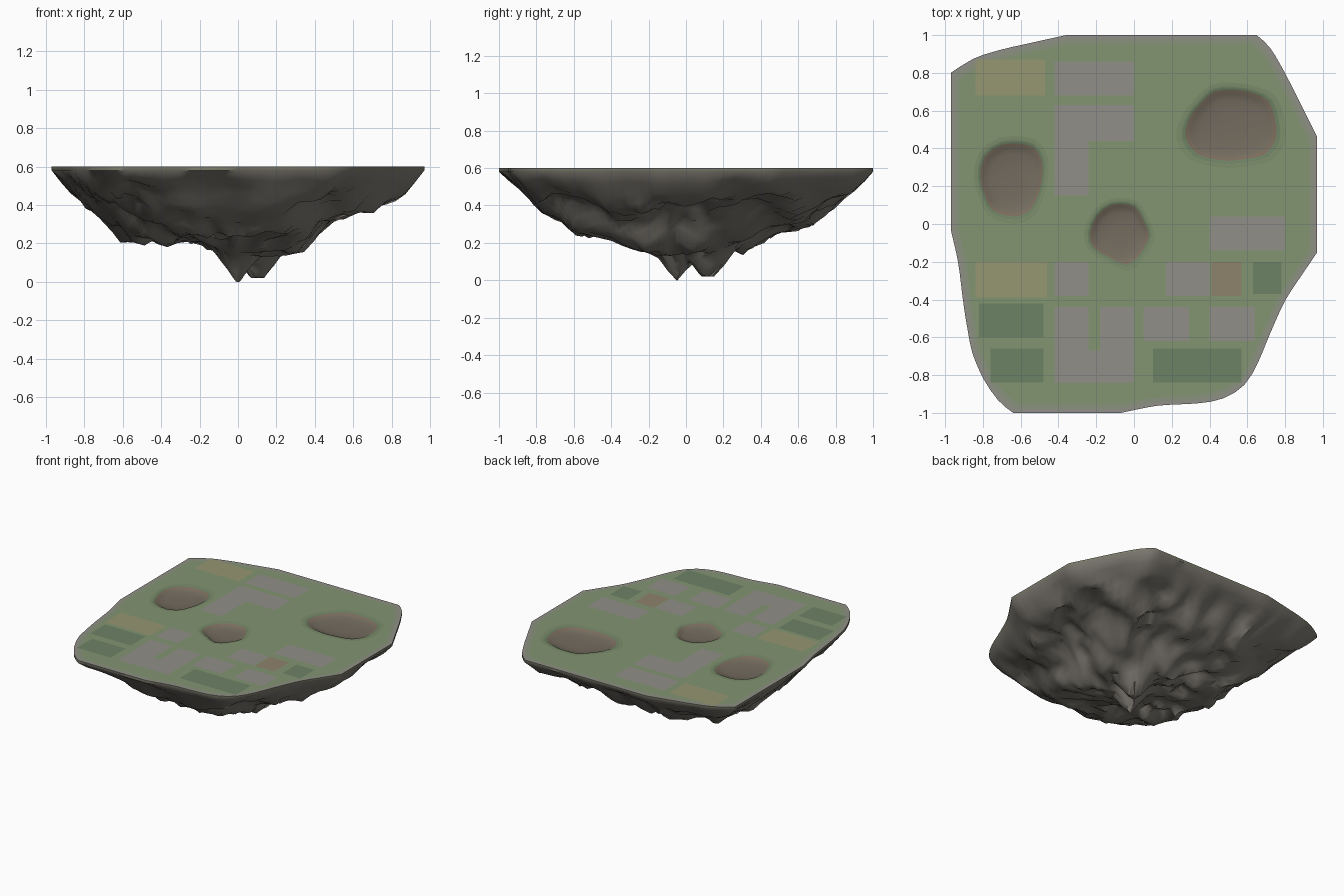
import bpy, bmesh, math
from mathutils import Vector, noise

if "Cube" in bpy.data.objects:
    bpy.data.objects.remove(bpy.data.objects["Cube"])

TOP = 0.6
COLOURS = {
    "rock": (.21, .195, .17), "rock_rim": (.2, .2, .15), "grass": (.225, .3, .165),
    "paving": (.28, .275, .245), "sand": (.3, .31, .165), "bush": (.155, .225, .13),
    "rust": (.27, .225, .15), "halo": (.2, .265, .145), "crater_lip": (.2, .155, .11),
    "crater_floor": (.175, .15, .115),
}


def mat(name, rgb=None):
    m = bpy.data.materials.get(name) or bpy.data.materials.new(name)
    m.diffuse_color = (*(rgb or COLOURS[name]), 1)
    m.use_nodes = True
    m.node_tree.nodes["Principled BSDF"].inputs["Base Color"].default_value = m.diffuse_color
    return m


def mix(a, b, k):
    return [p + (q - p) * k for p, q in zip(COLOURS[a], COLOURS[b])]


def finish(name, bm, mats, smooth=None):
    me = bpy.data.meshes.new(name)
    bm.to_mesh(me)
    bm.free()
    for m in mats:
        me.materials.append(m)
    ob = bpy.data.objects.new(name, me)
    bpy.context.collection.objects.link(ob)
    if smooth:
        bpy.ops.object.select_all(action='DESELECT')
        ob.select_set(True)
        bpy.context.view_layer.objects.active = ob
        bpy.ops.object.shade_smooth_by_angle(angle=math.radians(smooth))
    return ob


def bridge(bm, a, b, index=0):
    n = len(a)
    for i in range(n):
        f = bm.faces.new((a[i], a[(i + 1) % n], b[(i + 1) % n], b[i]))
        f.material_index = index


def lerp(table, v):
    if v <= table[0][0]:
        return table[0][1]
    for (a, za), (b, zb) in zip(table, table[1:]):
        if v <= b:
            return za + (zb - za) * (v - a) / (b - a)
    return table[-1][1]


def resample(pts, step):
    """Subdivide a closed outline and round its corners, keeping the extremes."""
    out = []
    for p, q in zip(pts, pts[1:] + pts[:1]):
        p, q = Vector(p), Vector(q)
        n = max(1, round((q - p).length / step))
        out += [p.lerp(q, i / n) for i in range(n)]
    n = len(out)
    return [p if abs(p.x) > .965 or abs(p.y) > .99 else
            (out[i - 1] + 2 * p + out[(i + 1) % n]) / 4 for i, p in enumerate(out)]


# Island outline, counter-clockwise
OUTLINE = resample([
    (-.97, -.03), (-.93, -.2), (-.9, -.45), (-.86, -.68), (-.8, -.82), (-.72, -.94),
    (-.64, -1), (-.07, -1), (.12, -.96), (.35, -.95), (.47, -.93), (.59, -.86),
    (.66, -.73), (.72, -.58), (.8, -.4), (.97, -.15), (.97, .46), (.8, .8),
    (.72, .94), (.65, 1), (-.36, 1), (-.7, .925), (-.85, .88), (-.97, .8)], .06)

# Crater rims, clockwise
CRATERS = {
    "west_crater": [(-.82, .24), (-.8, .36), (-.7, .43), (-.53, .42), (-.48, .33),
                    (-.49, .2), (-.54, .07), (-.63, .03), (-.76, .07)],
    "north_crater": [(.26, .46), (.3, .58), (.42, .71), (.58, .71), (.72, .66),
                     (.75, .55), (.76, .45), (.7, .36), (.5, .33), (.33, .36)],
    "middle_crater": [(-.24, -.05), (-.2, .05), (-.12, .11), (.01, .1), (.05, .02),
                      (.09, -.06), (.03, -.17), (-.04, -.23), (-.14, -.17), (-.22, -.13)],
}
HALO = 1.2

# Craters: halo, lip and shallow bowl
holes = []
for name, pts in CRATERS.items():
    rim = list(reversed(resample(pts, .05)))
    c = sum(rim, Vector((0, 0))) / len(rim)
    bm = bmesh.new()
    prev = None
    for s, z, k in ((HALO, TOP, 0), (1.08, TOP, 0), (1, TOP - .003, 1), (.9, TOP - .014, 2),
                    (.7, TOP - .022, 3), (.35, TOP - .026, 3)):
        ring = [bm.verts.new((*(c + (p - c) * s), z)) for p in rim]
        if prev:
            bridge(bm, prev, ring, k)
        else:
            holes.append([v.co.copy() for v in ring])
        prev = ring
    bm.faces.new(prev).material_index = 3
    finish(name, bm, [mat("halo"), mat("bush"), mat("crater_lip"), mat("crater_floor")], 40)

# Grass top with stony border and crater holes
bm = bmesh.new()
loops = [[bm.verts.new((p.x * s, p.y * s, TOP)) for p in OUTLINE] for s in (1, .98, .955)]
edges = []
for loop in [loops[2]] + [[bm.verts.new(p) for p in h] for h in holes]:
    edges += [bm.edges.new((loop[i - 1], loop[i])) for i in range(len(loop))]
bmesh.ops.triangle_fill(bm, use_beauty=True, edges=edges, normal=(0, 0, 1))
bridge(bm, loops[0], loops[1], 1)
bridge(bm, loops[1], loops[2], 2)
bm.normal_update()
bmesh.ops.reverse_faces(bm, faces=[f for f in bm.faces if f.normal.z < 0])
finish("grass_top", bm, [mat("grass"), mat("paving"),
                         mat("border_blend", mix("paving", "grass", .5))])

# Plots on the grass, each fading out at its edge
PLOTS = {
    "sand": [(-.84, -.47, .68, .87), (-.84, -.46, -.39, -.2)],
    "paving": [(-.42, 0, .68, .86), (-.42, 0, .44, .63), (-.42, -.24, .15, .44),
               (.4, .8, -.14, .04), (-.42, -.24, -.38, -.2), (.17, .4, -.38, -.2),
               (-.42, -.24, -.84, -.44), (-.18, 0, -.84, -.44), (-.24, -.18, -.84, -.67),
               (.05, .29, -.62, -.44), (.4, .64, -.62, -.44)],
    "rust": [(.41, .57, -.38, -.2)],
    "bush": [(-.82, -.48, -.6, -.42), (-.76, -.48, -.84, -.66), (.1, .57, -.84, -.66),
             (.63, .78, -.37, -.2)],
}
for kind, rects in PLOTS.items():
    bm = bmesh.new()
    for x0, x1, y0, y1 in rects:
        vs = [bm.verts.new((x, y, TOP + .002)) for x, y in ((x0, y0), (x1, y0), (x1, y1), (x0, y1))]
        f = bm.faces.new(vs)
        for k in (1, 2):
            for g in bmesh.ops.inset_region(bm, faces=[f], thickness=.014)["faces"]:
                g.material_index = k
    finish(kind + "_plots", bm, [mat(kind)] + [
        mat(f"{kind}_blend_{k}", mix("grass", kind, k)) for k in (.35, .7)])

# Rocky underside: depth limits along x, along y and from centre to rim
ALONG_X = [(-.97, .575), (-.87, .44), (-.8, .37), (-.7, .33), (-.62, .22), (-.53, .165), (-.45, .23),
           (-.36, .19), (-.29, .23), (-.19, .2), (-.1, .15), (.22, .15), (.35, .17), (.42, .25),
           (.52, .3), (.68, .36), (.75, .4), (.85, .44), (.97, .575)]
ALONG_Y = [(-1, .575), (-.85, .46), (-.78, .38), (-.65, .31), (-.58, .25), (-.4, .23), (-.33, .19),
           (-.14, .15), (.25, .12), (.38, .2), (.46, .24), (.55, .28), (.65, .28), (.8, .4),
           (.9, .48), (1, .575)]
FROM_CENTRE = [(0, .13), (.3, .14), (.55, .18), (.65, .27), (.8, .37), (.9, .46), (1, .58)]
SPIKES = [(0, -.05, 0, .01), (.1, .12, .02, .04)]
SCOOPS = [(.62, .36, .1, .17), (.3, .62, .06, .16), (-.6, -.55, .06, .18), (.45, -.55, .06, .18)]


def underside(x, y, t):
    z = max(lerp(ALONG_X, x), lerp(ALONG_Y, y), lerp(FROM_CENTRE, t))
    coarse = noise.noise(Vector((x * 2.6, y * 2.6, 4.1)))
    fine = noise.noise(Vector((x * 6, y * 6, 1.7)))
    bump = .12 * max(0, coarse + .08) + .1 * abs(fine) - .02
    for sx, sy, depth, width in SCOOPS:
        bump += depth * math.exp(-((x - sx) ** 2 + (y - sy) ** 2) / width ** 2)
    z += bump * min(1, (1 - t) * 5)
    for sx, sy, tip, flat in SPIKES:
        z = min(z, tip + 1.35 * max(0, math.hypot(x - sx, y - sy) - flat))
    return min(max(z, 0), .58)


bm = bmesh.new()
prev = [bm.verts.new((p.x, p.y, TOP)) for p in OUTLINE]
RINGS = 20
for r in range(RINGS):
    t = 1 - r / RINGS
    ring = []
    for p in OUTLINE:
        j = noise.noise_vector(Vector((p.x * t * 5, p.y * t * 5, 9))) * .05
        j *= min(1, (1 - t) * 5) * min(1, t * 3)
        x, y = p.x * t + j.x, p.y * t + j.y
        ring.append(bm.verts.new((x, y, underside(x, y, t))))
    bridge(bm, ring, prev, 1 if r == 0 else 0)
    prev = ring
centre = bm.verts.new((0, 0, underside(0, 0, 0)))
for i in range(len(prev)):
    bm.faces.new((prev[i - 1], centre, prev[i]))
for sx, sy, tip, _ in SPIKES:
    v = min(bm.verts, key=lambda q: math.hypot(q.co.x - sx, q.co.y - sy))
    v.co = (sx, sy, tip)
bmesh.ops.recalc_face_normals(bm, faces=bm.faces)
bm.normal_update()
if sum(f.normal.z * f.calc_area() for f in bm.faces) > 0:
    bmesh.ops.reverse_faces(bm, faces=bm.faces)
finish("rocky_underside", bm, [mat("rock"), mat("rock_rim")], 50)
